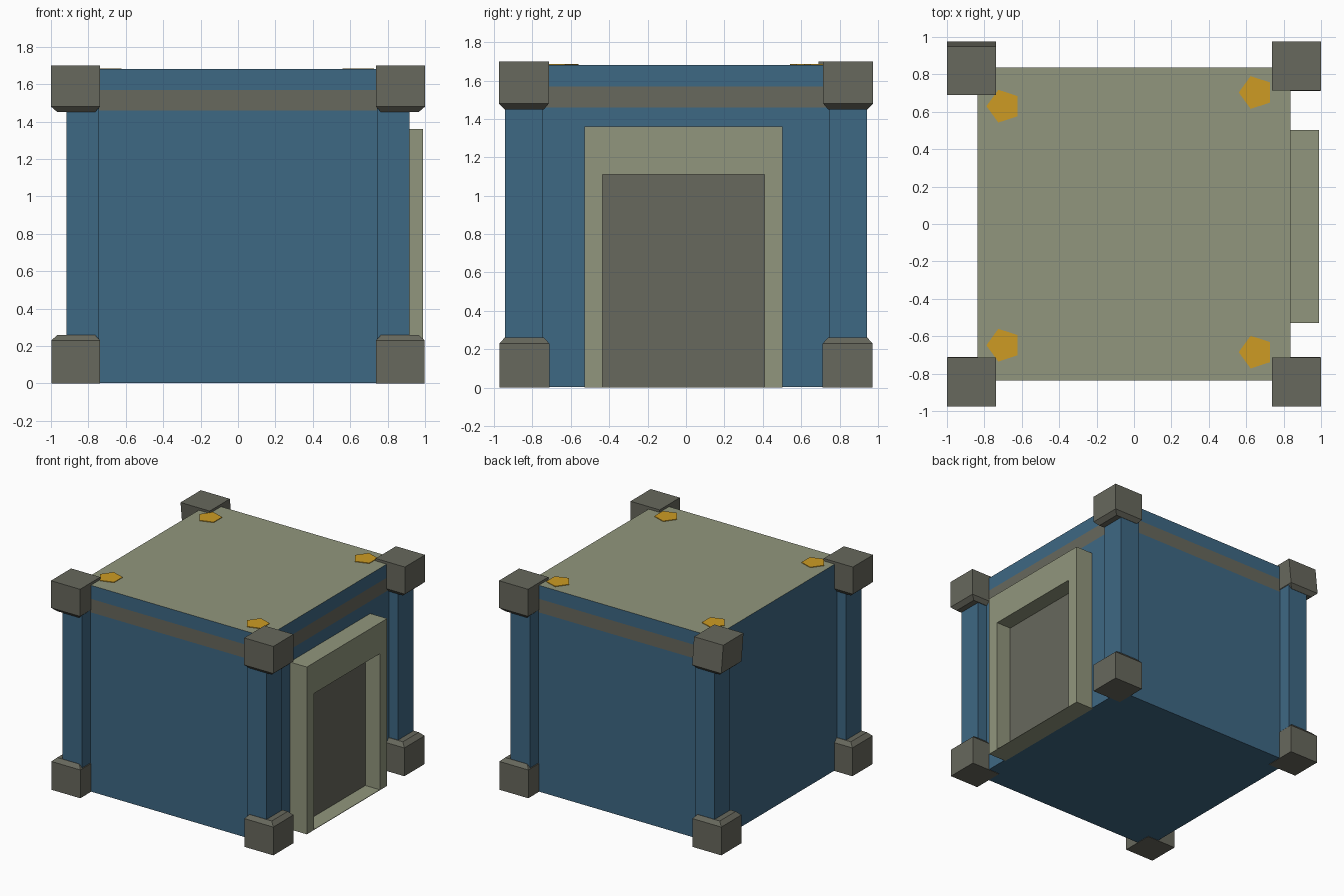
import bpy, bmesh, math
from mathutils import Vector

if "Cube" in bpy.data.objects:
    bpy.data.objects.remove(bpy.data.objects["Cube"])


def material(name, rgb):
    m = bpy.data.materials.new(name)
    m.diffuse_color = (*rgb, 1)
    m.use_nodes = True
    m.node_tree.nodes["Principled BSDF"].inputs["Base Color"].default_value = m.diffuse_color
    return m


BLUE = material("blue", (0.048, 0.138, 0.231))
TAN = material("tan", (0.283, 0.305, 0.205))
GREY = material("grey", (0.136, 0.138, 0.109))
GOLD = material("gold", (0.61, 0.33, 0.017))
MATS = [BLUE, TAN, GREY, GOLD]


def finish(name, bm):
    bmesh.ops.recalc_face_normals(bm, faces=bm.faces)
    me = bpy.data.meshes.new(name)
    bm.to_mesh(me)
    bm.free()
    for m in MATS:
        me.materials.append(m)
    ob = bpy.data.objects.new(name, me)
    bpy.context.collection.objects.link(ob)
    return ob


def loft(name, rings, mats, start, end):
    """Join four-point rings; mats holds one material (or four) per step."""
    bm = bmesh.new()
    loops = [[bm.verts.new(Vector(p)) for p in r] for r in rings]
    for a, b, m in zip(loops, loops[1:], mats):
        for i in range(4):
            j = (i + 1) % 4
            f = bm.faces.new((a[i], a[j], b[j], b[i]))
            f.material_index = MATS.index(m[i] if isinstance(m, list) else m)
    bm.faces.new(loops[0][::-1]).material_index = MATS.index(start)
    bm.faces.new(loops[-1]).material_index = MATS.index(end)
    return finish(name, bm)


def flat(x0, x1, y0, y1, z):
    return [(x0, y0, z), (x1, y0, z), (x1, y1, z), (x0, y1, z)]


def upright(x, y0, y1, z0, z1):
    return [(x, y0, z0), (x, y1, z0), (x, y1, z1), (x, y0, z1)]


# Main body: painted band on front, right and back, tan roof
B = 0.837
loft("body", [flat(-B, B, -B, B, z) for z in (0.003, 1.46, 1.57, 1.68)],
     [BLUE, [GREY, GREY, GREY, BLUE], BLUE], BLUE, TAN)

# Corner pillars with bevelled base and cap blocks
for sx, side in ((-1, "left"), (1, "right")):
    for sy, end in ((-1, "front"), (1, "back")):
        def ring(xi, xo, yi, yo, z, dy=0):
            xs, ys = sorted((sx * xi, sx * xo)), sorted((sy * yi, sy * yo))
            return flat(*xs, ys[0] + dy, ys[1] + dy, z)

        tag = f"{end}_{side}"
        loft(f"pillar_{tag}",
             [ring(0.742, 0.918, 0.745, 0.943, z) for z in (0.1, 1.6)],
             [BLUE], BLUE, BLUE)
        loft(f"base_{tag}",
             [ring(0.738, 0.998, 0.712, 0.972, 0),
              ring(0.738, 0.998, 0.712, 0.972, 0.23),
              ring(0.765, 0.965, 0.74, 0.945, 0.26)],
             [GREY, GREY], GREY, GREY)
        # the back left cap leans slightly forward
        lean = -0.025 if (sx, sy) == (-1, 1) else 0
        loft(f"cap_{tag}",
             [ring(0.765, 0.965, 0.74, 0.945, 1.45),
              ring(0.738, 1.0, 0.715, 0.975, 1.48),
              ring(0.738, 1.0, 0.715, 0.975, 1.70, lean)],
             [GREY, GREY], GREY, GREY)

# Doorway: thick frame with a recessed grey door panel
loft("door_frame",
     [upright(0.83, -0.53, 0.503, 0, 1.36),
      upright(0.99, -0.53, 0.503, 0, 1.36),
      upright(0.99, -0.436, 0.408, 0.004, 1.11),
      upright(0.86, -0.436, 0.408, 0.004, 1.11)],
     [TAN, TAN, TAN], TAN, GREY)

# Five-sided gold studs on the roof
for n, (x, y) in enumerate(((-0.697, 0.63), (0.652, 0.703),
                            (-0.697, -0.648), (0.652, -0.685))):
    bm = bmesh.new()
    pts = [math.pi + k * math.tau / 5 for k in range(5)]
    f = bm.faces.new([bm.verts.new((x + 0.092 * math.cos(a),
                                    y + 0.092 * math.sin(a), 1.685)) for a in pts])
    f.material_index = MATS.index(GOLD)
    ext = bmesh.ops.extrude_face_region(bm, geom=[f])["geom"]
    for v in ext:
        if isinstance(v, bmesh.types.BMVert):
            v.co.z = 1.67
    for g in bm.faces:
        g.material_index = MATS.index(GOLD)
    finish(f"roof_stud_{n + 1}", bm)
